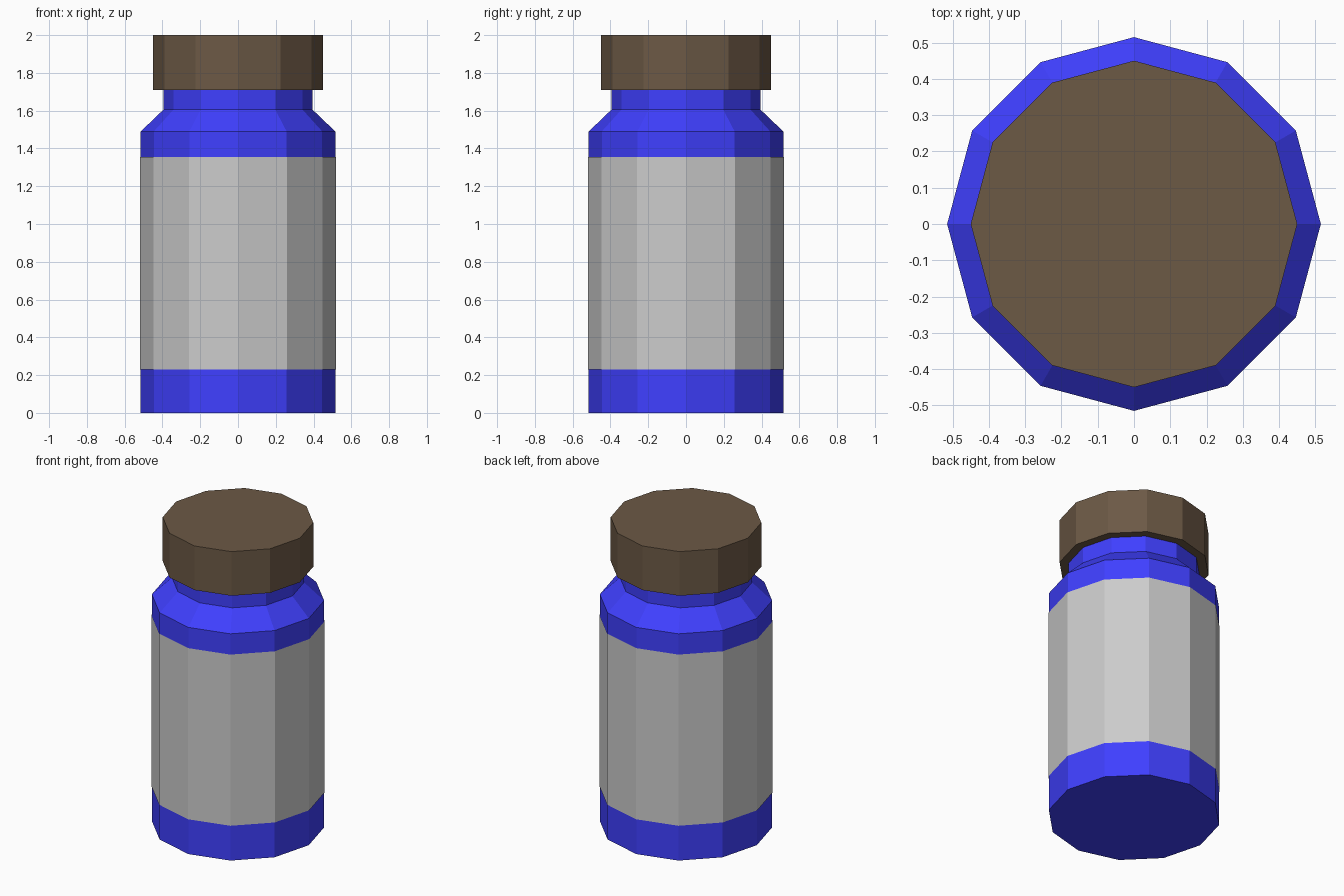
import bpy, bmesh
from math import cos, sin, tau

if "Cube" in bpy.data.objects:
    bpy.data.objects.remove(bpy.data.objects["Cube"])

SIDES = 12


def material(name, rgb):
    mat = bpy.data.materials.new(name)
    mat.diffuse_color = (*rgb, 1)
    mat.use_nodes = True
    mat.node_tree.nodes["Principled BSDF"].inputs["Base Color"].default_value = mat.diffuse_color
    return mat


def lathe(name, profile, mat=None, capped=True):
    """Revolve (radius, z) points, listed bottom to top, into a flat-faced solid."""
    bm = bmesh.new()
    rings = [[bm.verts.new((r * cos(tau * i / SIDES), r * sin(tau * i / SIDES), z))
              for i in range(SIDES)] for r, z in profile]
    for low, high in zip(rings, rings[1:]):
        for i in range(SIDES):
            j = (i + 1) % SIDES
            bm.faces.new((low[i], low[j], high[j], high[i]))
    if capped:
        bm.faces.new(rings[0][::-1])
        bm.faces.new(rings[-1])
    mesh = bpy.data.meshes.new(name)
    bm.to_mesh(mesh)
    bm.free()
    obj = bpy.data.objects.new(name, mesh)
    bpy.context.collection.objects.link(obj)
    if mat:
        mesh.materials.append(mat)
    return obj


blue = material("blue_plastic", (0.05, 0.05, 1.0))
brown = material("dark_brown", (0.15, 0.10, 0.06))

# Bottle: straight body, sloped shoulder, short neck
lathe("bottle", [(0.515, 0), (0.515, 1.49), (0.395, 1.605), (0.395, 1.715)], blue)

# Label: thin open sleeve wrapped around the body
lathe("label", [(0.518, 0.23), (0.518, 1.355)], capped=False)

# Screw cap
lathe("cap", [(0.45, 1.71), (0.45, 2.0)], brown)
